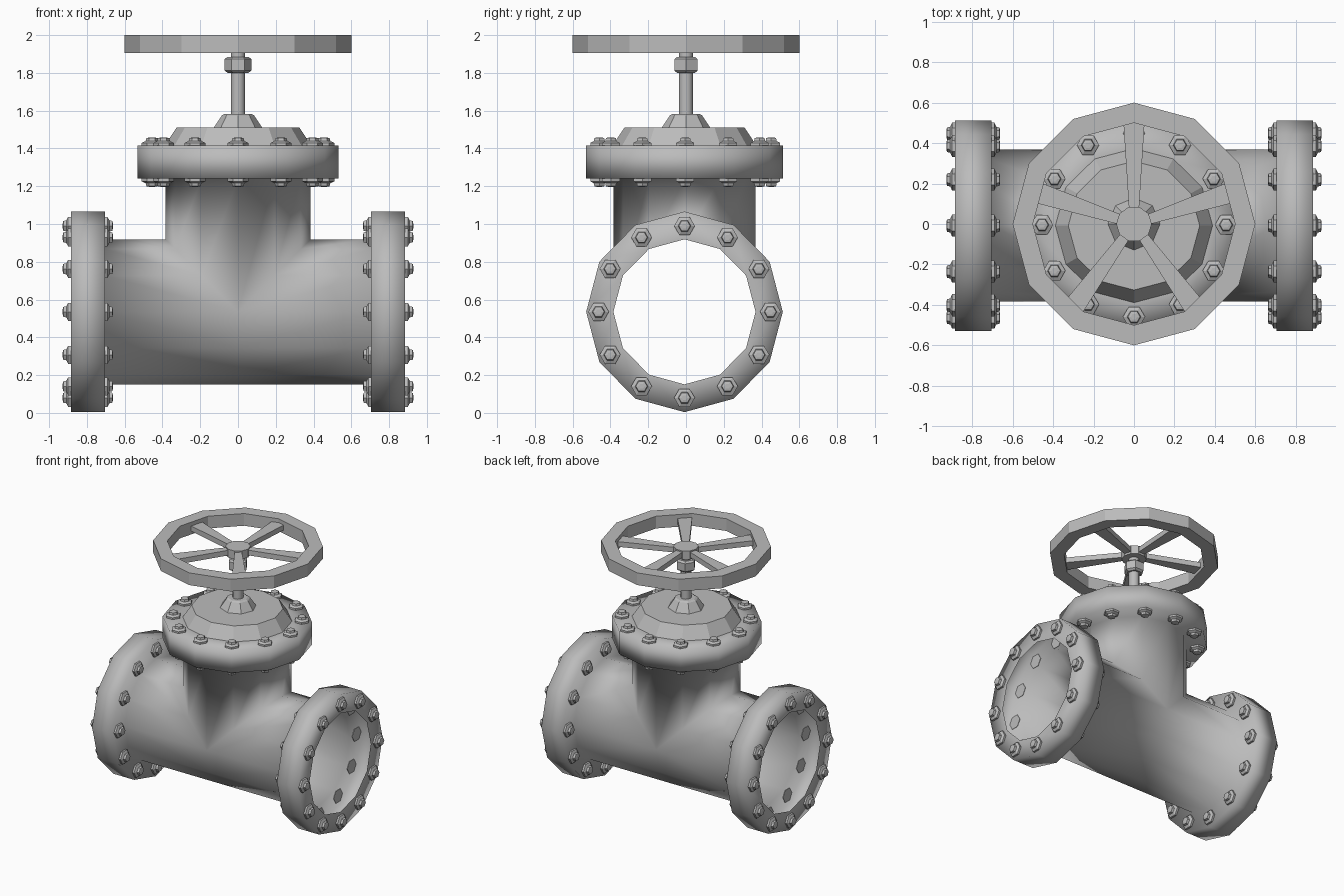
import bpy, bmesh
from math import sin, cos, pi, radians
from mathutils import Matrix, Vector

if "Cube" in bpy.data.objects:
    bpy.data.objects.remove(bpy.data.objects["Cube"])

metal = bpy.data.materials.new("plain_grey_metal")
metal.use_nodes = True
GREY = (0.5, 0.5, 0.5, 1)
metal.diffuse_color = GREY
metal.node_tree.nodes["Principled BSDF"].inputs["Base Color"].default_value = GREY

AXIS_Z = 0.535          # height of the pipe axis
SHIFT_Y = -0.008        # body sits slightly forward of the wheel
SQUASH = 0.98           # body is slightly narrower in depth
BORE, RIM, BOLT_RING = 0.384, 0.531, 0.455
SIDES = 12


def finish(name, bm, smooth=False):
    bmesh.ops.remove_doubles(bm, verts=bm.verts, dist=0.0005)
    bmesh.ops.recalc_face_normals(bm, faces=bm.faces)
    for f in bm.faces:
        f.smooth = smooth
    mesh = bpy.data.meshes.new(name)
    bm.to_mesh(mesh)
    bm.free()
    mesh.materials.append(metal)
    ob = bpy.data.objects.new(name, mesh)
    bpy.context.collection.objects.link(ob)
    return ob


def sweep(bm, columns, caps=False):
    """Skin a closed loop of profile columns, optionally capping both ends."""
    cols = [[bm.verts.new(p) for p in col] for col in columns]
    for a, b in zip(cols, cols[1:] + cols[:1]):
        for i in range(len(a) - 1):
            bm.faces.new((a[i], b[i], b[i + 1], a[i + 1]))
    if caps:
        bm.faces.new([c[0] for c in cols])
        bm.faces.new([c[-1] for c in cols])


def lathe(bm, profile, sides, matrix=Matrix(), caps=True):
    """Spin (radius, height) points about the local z axis."""
    angles = [2 * pi * k / sides for k in range(sides)]
    sweep(bm, [[matrix @ Vector((r * cos(a), r * sin(a), h)) for r, h in profile]
               for a in angles], caps)


# Tee body: two pipe halves and a branch that meet on a mitre, with hollow flanges
def flange_profile(start, inner, outer):
    return [(BORE, start), (BORE, inner), (RIM, inner), (RIM, outer), (BORE, outer)]


def body_point(x, y, z):
    return Vector((x, y * SQUASH + SHIFT_Y, z + AXIS_Z))


bm = bmesh.new()
ring = [2 * pi * k / SIDES for k in range(SIDES)]
for side in (-1, 1):
    sweep(bm, [[body_point(side * x, r * sin(a), r * cos(a))
                for r, x in flange_profile(max(0, BORE * cos(a)), 0.705, 0.885)]
               for a in ring])
sweep(bm, [[body_point(r * cos(a), r * sin(a), h)
            for r, h in flange_profile(abs(BORE * cos(a)), 1.24 - AXIS_Z, 1.415 - AXIS_Z)]
           for a in ring])
finish("tee_body", bm, smooth=True)

# Bonnet cover and stem gland
bm = bmesh.new()
base = Matrix.Translation((0, SHIFT_Y, 0)) @ Matrix.Diagonal((1, SQUASH, 1, 1))
lathe(bm, [(0.39, 1.413), (0.325, 1.51)], SIDES, base)
finish("bonnet_cover", bm)
bm = bmesh.new()
lathe(bm, [(0.13, 1.508), (0.085, 1.575), (0.07, 1.583)], 8)
finish("stem_gland", bm)

# Bolts on both faces of every flange
BOLT = [(0.055, -0.003), (0.055, 0.014), (0.034, 0.024), (0.03, 0.04), (0.015, 0.043)]


def bolt_circle(name, plane, spin):
    """Ring of hex bolts; plane maps the local flange face into the scene."""
    bm = bmesh.new()
    for a in ring:
        spot = Matrix.Translation((BOLT_RING * cos(a), BOLT_RING * sin(a), 0))
        lathe(bm, BOLT, 6, plane @ spot @ Matrix.Rotation(spin, 4, 'Z'))
    finish(name, bm)


def face_plane(centre, direction):
    turn = Vector(direction).to_track_quat('Z', 'Y').to_matrix().to_4x4()
    return Matrix.Translation(centre) @ turn


for side, label in ((1, "left"), (-1, "right")):
    for x, way, where in ((0.885, 1, "outer"), (0.705, -1, "inner")):
        bolt_circle(f"{label}_{where}_bolts",
                    face_plane((side * x, SHIFT_Y, AXIS_Z), (side * way, 0, 0)), 0)
for z, way, where in ((1.415, 1, "upper"), (1.24, -1, "lower")):
    bolt_circle(f"bonnet_{where}_bolts", face_plane((0, SHIFT_Y / 2, z), (0, 0, way)), 0)

# Stem and its hex nut
bm = bmesh.new()
lathe(bm, [(0.038, 1.57), (0.038, 1.94)], 12)
finish("stem", bm, smooth=True)
stem = bpy.context.collection.objects["stem"]
for p in stem.data.polygons:
    p.use_smooth = len(p.vertices) == 4
bm = bmesh.new()
lathe(bm, [(0.055, 1.8), (0.071, 1.812), (0.071, 1.873), (0.055, 1.885)], 6)
finish("stem_nut", bm)

# Handwheel: rim, hub and five tapered spokes
bm = bmesh.new()
lathe(bm, [(0.5, 1.905), (0.6, 1.905), (0.6, 2.0), (0.5, 2.0), (0.5, 1.905)],
      SIDES, caps=False)
finish("wheel_rim", bm)
bm = bmesh.new()
lathe(bm, [(0.088, 1.915), (0.088, 1.98)], 10)
finish("wheel_hub", bm)
bm = bmesh.new()
for k in range(5):
    turn = Matrix.Rotation(radians(90 + 72 * k), 4, 'Z')
    outline = [(0.06, -0.024), (0.5, -0.052), (0.5, 0.052), (0.06, 0.024)]
    sweep(bm, [[turn @ Vector((x, y, z)) for z in (1.93, 1.97)] for x, y in outline],
          caps=True)
finish("wheel_spokes", bm)
